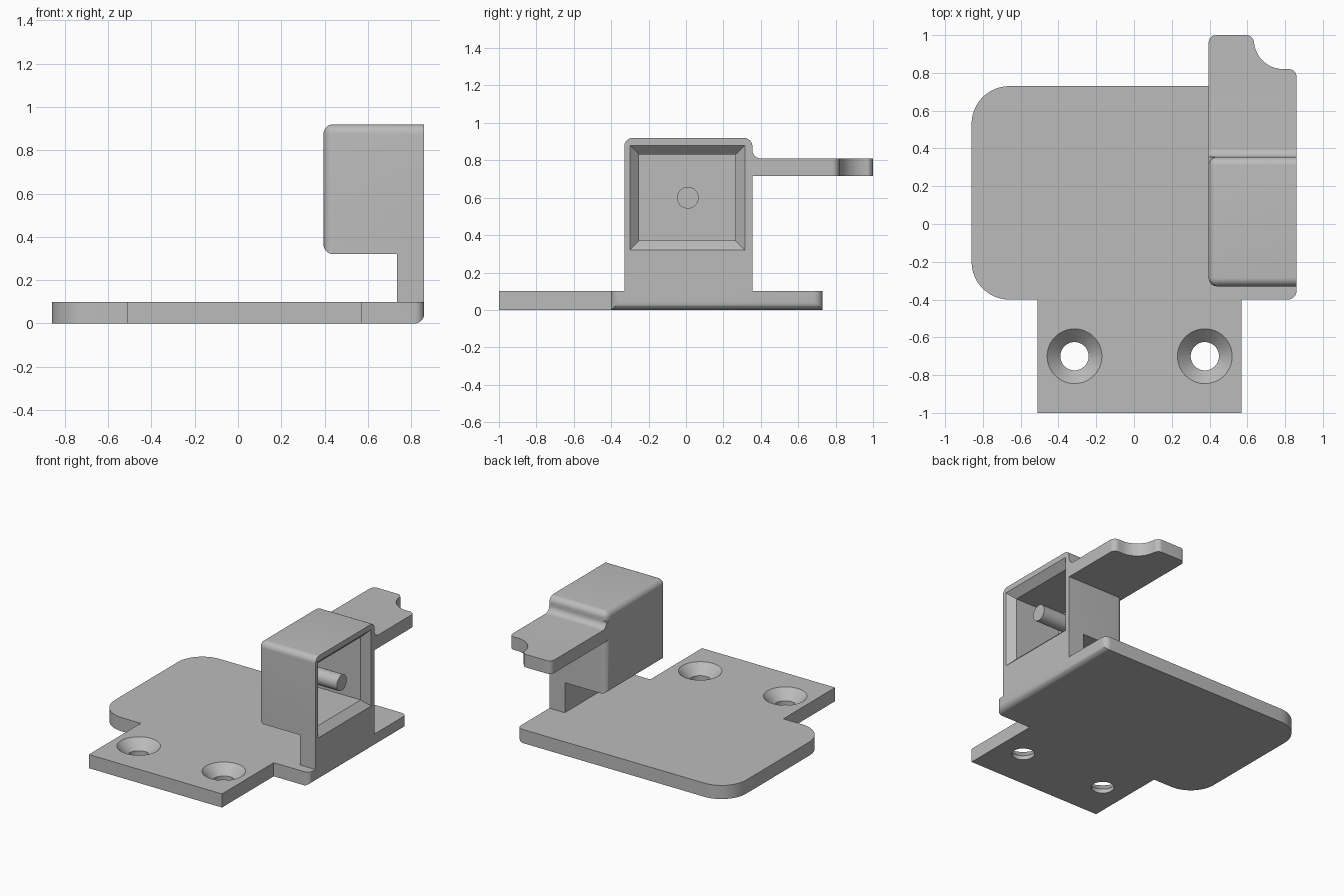
import bpy, bmesh, math
from mathutils import Vector

if "Cube" in bpy.data.objects:
    bpy.data.objects.remove(bpy.data.objects["Cube"])

grey = bpy.data.materials.new("plain_grey")
grey.use_nodes = True
grey.diffuse_color = (0.5, 0.5, 0.5, 1)
grey.node_tree.nodes["Principled BSDF"].inputs["Base Color"].default_value = (0.5, 0.5, 0.5, 1)


def make(name, bm):
    bmesh.ops.recalc_face_normals(bm, faces=bm.faces)
    mesh = bpy.data.meshes.new(name)
    bm.to_mesh(mesh)
    bm.free()
    mesh.materials.append(grey)
    obj = bpy.data.objects.new(name, mesh)
    bpy.context.collection.objects.link(obj)
    return obj


def rounded(corners, segments=12):
    """Outline from (x, y, radius) right-angle corners."""
    out = []
    for i, (x, y, r) in enumerate(corners):
        p = Vector((x, y))
        if not r:
            out.append(p)
            continue
        u = (Vector(corners[i - 1][:2]) - p).normalized()
        v = (Vector(corners[(i + 1) % len(corners)][:2]) - p).normalized()
        centre = p + (u + v) * r
        for k in range(segments + 1):
            t = math.pi / 2 * k / segments
            out.append(centre - (v * math.cos(t) + u * math.sin(t)) * r)
    return out


def loft(rings):
    """Closed solid through rings of equal point count."""
    bm = bmesh.new()
    loops = [[bm.verts.new(p) for p in ring] for ring in rings]
    n = len(loops[0])
    for a, b in zip(loops, loops[1:]):
        for i in range(n):
            j = (i + 1) % n
            bm.faces.new((a[i], a[j], b[j], b[i]))
    bm.faces.new(loops[0])
    bm.faces.new(loops[-1])
    bmesh.ops.recalc_face_normals(bm, faces=bm.faces)
    return bm


def slab(outline, z0, z1):
    return loft([[(p[0], p[1], z) for p in outline] for z in (z0, z1)])


def rect(x, y0, y1, z0, z1):
    return [(x, y0, z0), (x, y1, z0), (x, y1, z1), (x, y0, z1)]


def circle(r, z, cx, cy, n=48):
    return [(cx + r * math.cos(k * math.tau / n), cy + r * math.sin(k * math.tau / n), z)
            for k in range(n)]


def bevel(bm, radius, rule):
    edges = [e for e in bm.edges if rule(*(v.co for v in e.verts))]
    bmesh.ops.bevel(bm, geom=edges, offset=radius, segments=8, profile=0.5, affect='EDGES')


def combine(target, other, operation):
    mod = target.modifiers.new("join", 'BOOLEAN')
    mod.operation, mod.solver, mod.object = operation, 'EXACT', other
    bpy.context.view_layer.objects.active = target
    bpy.ops.object.modifier_apply(modifier=mod.name)
    bpy.data.objects.remove(other)


def near(a, b):
    return abs(a - b) < 1e-4


LEFT, RIGHT = 0.395, 0.86
FRONT, BACK = -0.33, 0.355
BOTTOM, TOP = 0.32, 0.92

# Base plate with screw tab
bm = slab(rounded([
    (-RIGHT, -0.4, 0.2), (-0.51, -0.4, 0), (-0.51, -1, 0), (0.57, -1, 0),
    (0.57, -0.4, 0), (RIGHT, -0.4, 0), (RIGHT, 0.73, 0), (-RIGHT, 0.73, 0.2)]), 0, 0.1)
bevel(bm, 0.045, lambda a, b: near(a.x, RIGHT) and near(b.x, RIGHT) and min(a.z, b.z) < 0.01)
base = make("base_plate", bm)

# Countersunk screw holes
for cx in (-0.315, 0.375):
    rings = [circle(r, z, cx, -0.7) for r, z in
             ((0.075, -0.02), (0.075, 0.03), (0.145, 0.1), (0.145, 0.12))]
    combine(base, make("hole_cutter", loft(rings)), 'DIFFERENCE')

# Housing with rounded inner face and top edges
bm = loft([rect(x, FRONT, BACK, BOTTOM, TOP) for x in (LEFT, RIGHT)])
bevel(bm, 0.045, lambda a, b: (near(a.x, LEFT) and near(b.x, LEFT))
      or (near(a.z, TOP) and near(b.z, TOP) and near(a.y, b.y)))
housing = make("housing", bm)

# Support wall below the housing
combine(housing, make("wall", loft([rect(x, FRONT, BACK, 0.1, 0.4) for x in (0.735, RIGHT)])), 'UNION')

# Rear arm with scooped corner
arm = rounded([(LEFT, 0.3, 0), (RIGHT, 0.3, 0), (RIGHT, 0.82, 0.04),
               (0.635, 0.82, 0.155), (0.635, 1, 0.04), (LEFT, 1, 0.04)])
combine(housing, make("arm", slab(arm, 0.715, 0.81)), 'UNION')

# Fillet where the arm meets the housing
profile = rounded([(0.32, 0.77, 0), (0.4, 0.77, 0), (0.4, 0.81, 0),
                   (BACK, 0.81, 0.045), (BACK, 0.855, 0), (0.32, 0.855, 0)])
clean = [p for i, p in enumerate(profile) if (p - profile[i - 1]).length > 1e-4]
fillet = loft([[(x, p[0], p[1]) for p in clean] for x in (LEFT, RIGHT)])
combine(housing, make("fillet", fillet), 'UNION')

# Pocket with chamfered mouth
pocket = loft([rect(0.445, -0.25, 0.265, 0.37, 0.83), rect(0.81, -0.25, 0.265, 0.37, 0.83),
               rect(0.87, -0.31, 0.325, 0.31, 0.89)])
combine(housing, make("pocket_cutter", pocket), 'DIFFERENCE')

# Pin inside the pocket
pin = make("pin", loft([[(x, p[0], p[1]) for p in circle(0.058, 0, 0.01, 0.6, 32)]
                        for x in (0.43, 0.835)]))

# Smooth rounded surfaces, keep hard edges sharp
for obj in (base, housing, pin):
    bpy.ops.object.select_all(action='DESELECT')
    obj.select_set(True)
    bpy.context.view_layer.objects.active = obj
    bpy.ops.object.shade_smooth_by_angle(angle=math.radians(30))
